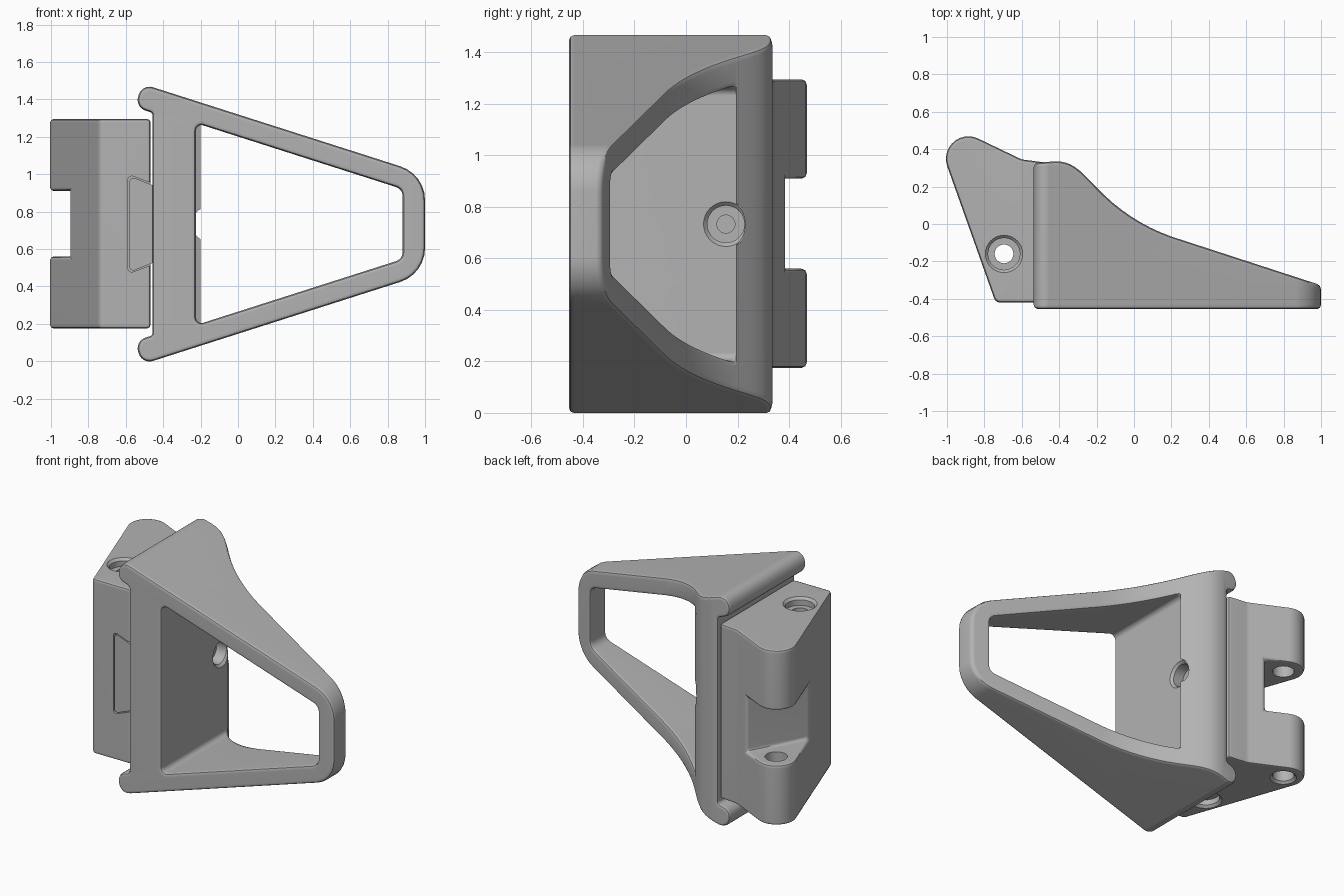
import bpy, bmesh, math
from mathutils import Vector
from mathutils.geometry import interpolate_bezier

if "Cube" in bpy.data.objects:
    bpy.data.objects.remove(bpy.data.objects["Cube"], do_unlink=True)

MID = 0.733      # height of the mirror plane
FRONT = -0.455   # front face of the frame

grey = bpy.data.materials.new("plain_grey")
grey.use_nodes = True
COLOUR = (0.45, 0.45, 0.45, 1)
grey.diffuse_color = COLOUR
grey.node_tree.nodes["Principled BSDF"].inputs["Base Color"].default_value = COLOUR


def rounded(corners):
    """Polygon from (a, b, radius) corners, with arcs at the corners."""
    out = []
    n = len(corners)
    for i, (a, b, r) in enumerate(corners):
        p = Vector((a, b))
        if r == 0:
            out.append(p)
            continue
        u = (Vector(corners[i - 1][:2]) - p).normalized()
        v = (Vector(corners[(i + 1) % n][:2]) - p).normalized()
        half = u.angle(v) / 2
        c = p + (u + v).normalized() * r / math.sin(half)
        s = p + u * r / math.tan(half) - c
        e = p + v * r / math.tan(half) - c
        turn = math.pi - 2 * half
        steps = max(2, math.ceil(turn / math.radians(13)))
        for j in range(steps + 1):
            k = j / steps
            out.append(c + (s * math.sin((1 - k) * turn) + e * math.sin(k * turn)) / math.sin(turn))
    return out


def mirrored(upper):
    """Close an upper half outline with its reflection below the mid height."""
    return upper + [(a, 2 * MID - b, r) for a, b, r in reversed(upper)]


def make(name, bm):
    bmesh.ops.recalc_face_normals(bm, faces=bm.faces)
    mesh = bpy.data.meshes.new(name)
    bm.to_mesh(mesh)
    bm.free()
    mesh.materials.append(grey)
    ob = bpy.data.objects.new(name, mesh)
    bpy.context.collection.objects.link(ob)
    return ob


def prism(name, pts, axis, lo, hi):
    """Extrude a flat profile along y or z."""
    bm = bmesh.new()
    place = (lambda p: (p[0], lo, p[1])) if axis == "y" else (lambda p: (p[0], p[1], lo))
    face = bm.faces.new([bm.verts.new(place(p)) for p in pts])
    ext = bmesh.ops.extrude_face_region(bm, geom=[face])
    verts = [g for g in ext["geom"] if isinstance(g, bmesh.types.BMVert)]
    shift = (0, hi - lo, 0) if axis == "y" else (0, 0, hi - lo)
    bmesh.ops.translate(bm, verts=verts, vec=shift)
    return make(name, bm)


def lathe(name, origin, axis, steps):
    """Turned solid from (radius, position along axis) steps."""
    bm = bmesh.new()
    rings = []
    count = 32
    for r, h in steps:
        ring = []
        for i in range(count):
            t = math.tau * i / count
            a, b = r * math.cos(t), r * math.sin(t)
            off = (h, a, b) if axis == "x" else (a, b, h)
            ring.append(bm.verts.new(Vector(origin) + Vector(off)))
        rings.append(ring)
    for low, high in zip(rings, rings[1:]):
        for i in range(count):
            j = (i + 1) % count
            bm.faces.new((low[i], low[j], high[j], high[i]))
    bm.faces.new(rings[0])
    bm.faces.new(rings[-1])
    return make(name, bm)


def apply(ob, mod):
    bpy.ops.object.select_all(action="DESELECT")
    bpy.context.view_layer.objects.active = ob
    ob.select_set(True)
    bpy.ops.object.modifier_apply(modifier=mod.name)


def boolean(ob, tool, operation="DIFFERENCE"):
    mod = ob.modifiers.new("cut", "BOOLEAN")
    mod.operation = operation
    mod.solver = "EXACT"
    mod.object = tool
    apply(ob, mod)
    bpy.data.objects.remove(tool, do_unlink=True)


def soften(ob, width):
    mod = ob.modifiers.new("soft_edges", "BEVEL")
    mod.width = width
    mod.segments = 2
    mod.limit_method = "ANGLE"
    mod.angle_limit = math.radians(30)
    mod.use_clamp_overlap = False
    apply(ob, mod)


def finish(ob):
    bpy.ops.object.select_all(action="DESELECT")
    bpy.context.view_layer.objects.active = ob
    ob.select_set(True)
    bpy.ops.object.shade_smooth_by_angle(angle=math.radians(35))
    mod = ob.modifiers.new("even_shading", "WEIGHTED_NORMAL")
    mod.keep_sharp = True


# Tapered frame: front outline trimmed by the swept side profile
outline = rounded(mirrored([(-0.457, 1.328, 0.02), (-0.552, 1.358, 0.06),
                            (-0.512, 1.483, 0.06), (1.0, 1.0, 0.19)]))
frame = prism("frame", outline, "y", FRONT, 0.6)
opening = rounded(mirrored([(-0.225, 1.273, 0.03), (0.88, 0.92, 0.05)]))
boolean(frame, prism("opening_cutter", opening, "y", -0.7, 0.8))


def bezier(a, b, c, d):
    return [p.xy for p in interpolate_bezier(*(Vector((*q, 0)) for q in (a, b, c, d)), 9)]


crest = bezier((-0.42, 0.335), (-0.33, 0.335), (-0.29, 0.29), (-0.2, 0.195))
sweep = bezier((-0.2, 0.195), (-0.09, 0.08), (0.04, -0.01), (0.2, -0.067))
side = [(-0.7, 0.315)] + crest + sweep[1:] + [(1.1, -0.36), (1.1, -0.7), (-0.7, -0.7)]
boolean(frame, prism("side_trim", side, "z", -0.2, 1.7), "INTERSECT")
soften(frame, 0.022)

# Screw recess in the inner wall of the frame
recess = [(0.035, -0.4), (0.035, -0.31), (0.072, -0.31), (0.072, -0.24), (0.09, -0.222), (0.09, -0.1)]
boolean(frame, lathe("screw_recess_cutter", (0, 0.155, MID), "x", recess))
finish(frame)

# Hinge block
LOW, HIGH = 0.175, 1.295
plan = rounded([(-0.467, -0.42, 0), (-0.74, -0.42, 0.035), (-1.096, 0.583, 0.12),
                (-0.6, 0.345, 0.08), (-0.467, 0.328, 0)])
block = prism("hinge_block", plan, "z", LOW, HIGH)
notch = [(-1.0, -0.15), (-0.6, 0.57), (-1.3, 0.8), (-1.3, 0)]
boolean(block, prism("notch_cutter", notch, "z", 0.56, 0.91))
soften(block, 0.02)

# Through bolt hole with a counterbore at each end
lower = [(0.12, LOW - 0.02), (0.1, LOW), (0.085, LOW + 0.015), (0.085, LOW + 0.05), (0.05, LOW + 0.05)]
upper = [(r, 2 * MID + 0.004 - h) for r, h in reversed(lower)]
boolean(block, lathe("bolt_cutter", (-0.695, -0.16, 0), "z", lower + upper))

# Pin hole, open below and blind above the notch
pin = [(0.095, LOW - 0.015), (0.065, LOW + 0.015), (0.065, 1.15)]
boolean(block, lathe("pin_cutter", (-0.88, 0.345, 0), "z", pin))


# Dovetail joint between block and frame
def dovetail(gap):
    return rounded(mirrored([(-0.44, 0.935 + gap, 0), (-0.58 - gap, 0.99 + gap, 0.02)]))


boolean(block, prism("groove_cutter", dovetail(0.008), "y", -0.6, 0.2))
finish(block)
tongue = prism("dovetail_tongue", dovetail(0), "y", -0.42, 0.19)
finish(tongue)
